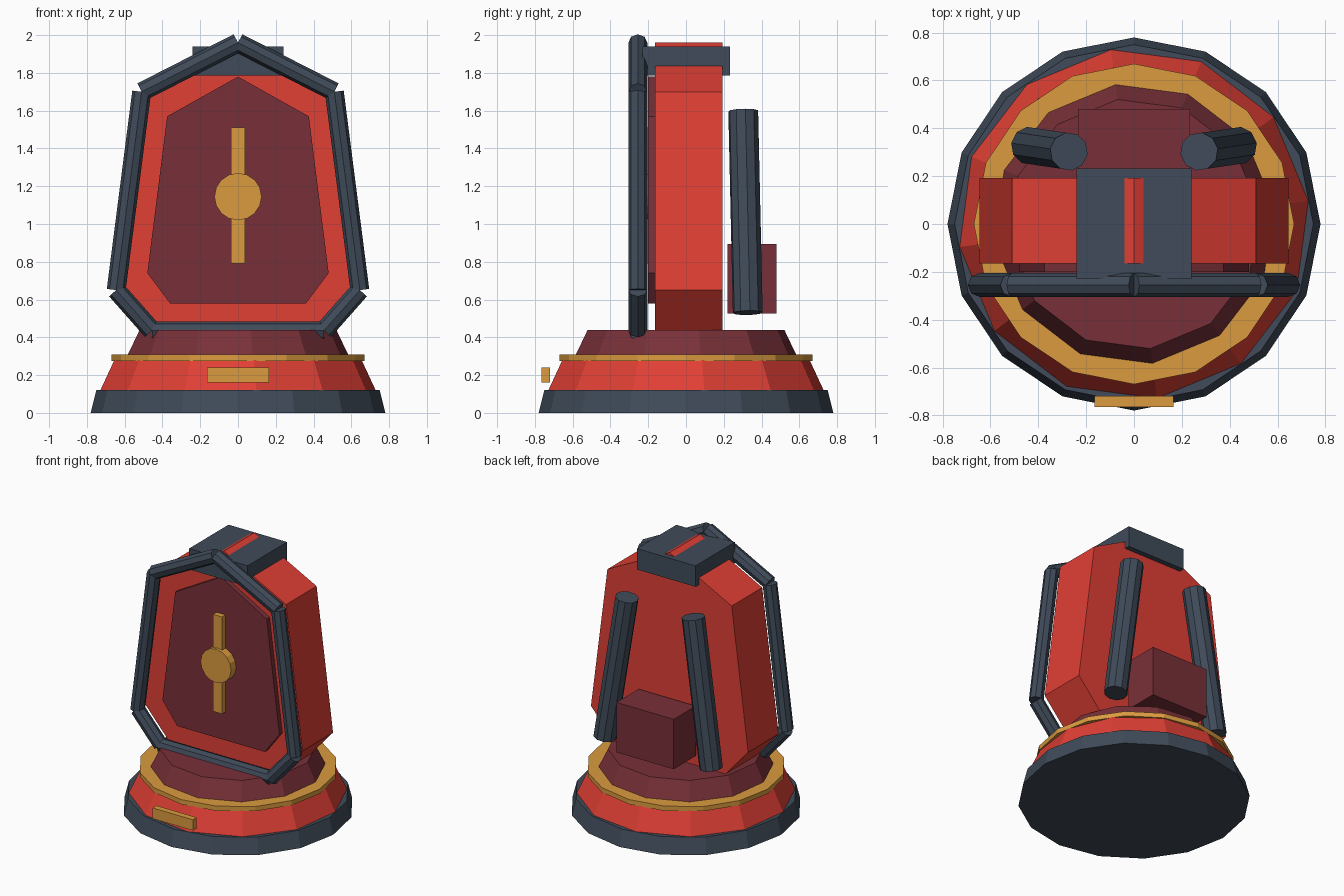
import bpy, bmesh
from math import radians
from mathutils import Vector, Matrix

if "Cube" in bpy.data.objects:
    bpy.data.objects.remove(bpy.data.objects["Cube"])


def material(name, rgb):
    m = bpy.data.materials.new(name)
    m.diffuse_color = (*rgb, 1)
    m.use_nodes = True
    m.node_tree.nodes["Principled BSDF"].inputs["Base Color"].default_value = m.diffuse_color
    return m


RED = material("red", (0.75, 0.05, 0.035))
MAROON = material("maroon", (0.19, 0.03, 0.04))
SLATE = material("slate", (0.05, 0.07, 0.10))
GOLD = material("gold", (0.71, 0.33, 0.05))


def finish(name, bm, mat):
    bmesh.ops.recalc_face_normals(bm, faces=bm.faces)
    me = bpy.data.meshes.new(name)
    bm.to_mesh(me)
    bm.free()
    me.materials.append(mat)
    ob = bpy.data.objects.new(name, me)
    bpy.context.collection.objects.link(ob)
    return ob


def rod(name, a, b, r1, r2, sides, mat, turn=0.0):
    """Cylinder or cone frustum from point a to point b."""
    a, b = Vector(a), Vector(b)
    d = b - a
    mx = (Matrix.Translation((a + b) / 2)
          @ d.to_track_quat('Z', 'Y').to_matrix().to_4x4()
          @ Matrix.Rotation(radians(turn), 4, 'Z'))
    bm = bmesh.new()
    bmesh.ops.create_cone(bm, cap_ends=True, segments=sides, radius1=r1,
                          radius2=r2, depth=d.length, matrix=mx)
    return finish(name, bm, mat)


def tier(name, z0, z1, r0, r1, sides, mat, turn=0.0):
    bm = bmesh.new()
    mx = Matrix.Translation((0, 0, (z0 + z1) / 2)) @ Matrix.Rotation(radians(turn), 4, 'Z')
    bmesh.ops.create_cone(bm, cap_ends=True, segments=sides, radius1=r0,
                          radius2=r1, depth=z1 - z0, matrix=mx)
    return finish(name, bm, mat)


def box(name, lo, hi, mat):
    lo, hi = Vector(lo), Vector(hi)
    bm = bmesh.new()
    bmesh.ops.create_cube(bm, size=1, matrix=Matrix.Translation((lo + hi) / 2)
                          @ Matrix.Diagonal((*(hi - lo), 1)))
    return finish(name, bm, mat)


def slab(name, half, y0, y1, mat):
    """Extrude a half profile (x, z), mirrored about x = 0, from y0 to y1."""
    pts = half + [(-x, z) for x, z in reversed(half) if x > 0]
    bm = bmesh.new()
    face = bm.faces.new([bm.verts.new((x, y0, z)) for x, z in pts])
    ext = bmesh.ops.extrude_face_region(bm, geom=[face])
    bmesh.ops.translate(bm, vec=(0, y1 - y0, 0),
                        verts=[v for v in ext["geom"] if isinstance(v, bmesh.types.BMVert)])
    return finish(name, bm, mat)


# Stepped round base
tier("base_foot", 0, 0.12, 0.78, 0.75, 16, SLATE)
tier("base_skirt", 0.12, 0.28, 0.735, 0.66, 12, RED, 7.5)
tier("base_trim_ring", 0.275, 0.31, 0.67, 0.67, 16, GOLD)
tier("base_collar", 0.305, 0.44, 0.59, 0.525, 12, MAROON, 7.5)
box("base_plate", (-0.165, -0.765, 0.16), (0.165, -0.72, 0.24), GOLD)

# Upright body and front panel
outline = [(0, 1.96), (0.51, 1.70), (0.645, 0.65), (0.455, 0.435)]
slab("body", outline, -0.165, 0.193, RED)
slab("front_panel", [(0, 1.78), (0.375, 1.57), (0.48, 0.74), (0.36, 0.58)],
     -0.20, -0.16, MAROON)
box("roof_cap", (-0.24, -0.23, 1.785), (0.24, 0.232, 1.94), SLATE)

# Emblem on the panel
box("emblem_bar", (-0.037, -0.24, 0.79), (0.037, -0.195, 1.51), GOLD)
rod("emblem_disc", (0, -0.195, 1.145), (0, -0.26, 1.145), 0.125, 0.125, 16, GOLD)

# Tubular frame following the body outline
loop = [(x, -0.255, z) for x, z in outline]
loop += [(-x, y, z) for x, y, z in reversed(loop) if x > 0]
for i, p in enumerate(loop):
    rod(f"frame_tube_{i + 1}", p, loop[(i + 1) % len(loop)], 0.05, 0.05, 8, SLATE)

# Rear pipes and rear box
for side, s in (("left", -1), ("right", 1)):
    rod(f"rear_pipe_{side}", (s * 0.435, 0.327, 0.53), (s * 0.272, 0.303, 1.598),
        0.08, 0.08, 10, SLATE)
box("rear_box", (-0.235, 0.22, 0.525), (0.235, 0.48, 0.895), MAROON)
